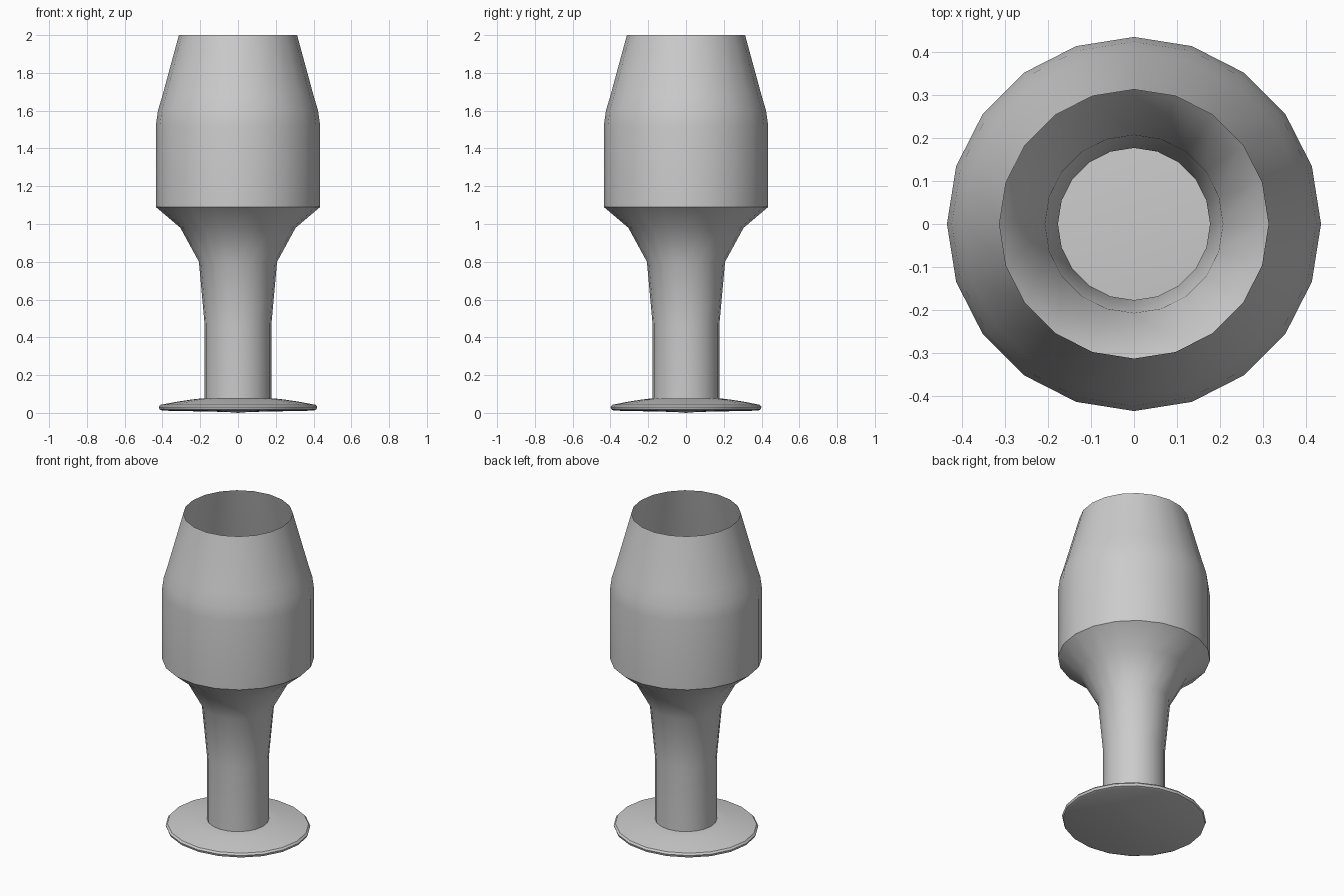
import bpy, bmesh, math

if "Cube" in bpy.data.objects:
    bpy.data.objects.remove(bpy.data.objects["Cube"])

SIDES = 20
grey = bpy.data.materials.new("plain grey")
grey.use_nodes = True
colour = (0.6, 0.6, 0.6, 1)
grey.diffuse_color = colour
grey.node_tree.nodes["Principled BSDF"].inputs["Base Color"].default_value = colour


def lathe(name, profile, y_scale=1.0):
    """Spin (radius, height) points, listed bottom to top, around z."""
    bm = bmesh.new()
    rings = []
    for r, z in profile:
        if r == 0:
            rings.append([bm.verts.new((0, 0, z))] * SIDES)
            continue
        angles = [2 * math.pi * i / SIDES for i in range(SIDES)]
        rings.append([bm.verts.new((r * math.cos(a), r * math.sin(a) * y_scale, z))
                      for a in angles])
    for low, high in zip(rings, rings[1:]):
        for i in range(SIDES):
            j = (i + 1) % SIDES
            corners = dict.fromkeys((low[i], low[j], high[j], high[i]))
            bm.faces.new(list(corners))
    mesh = bpy.data.meshes.new(name)
    bm.to_mesh(mesh)
    bm.free()
    mesh.materials.append(grey)
    obj = bpy.data.objects.new(name, mesh)
    bpy.context.collection.objects.link(obj)
    bpy.ops.object.select_all(action="DESELECT")
    obj.select_set(True)
    bpy.context.view_layer.objects.active = obj
    bpy.ops.object.shade_smooth_by_angle(angle=math.radians(35))
    return obj


# Thin open cup with its hollow stem
lathe("cup_and_stem", [(0.177, 0.07), (0.177, 0.47), (0.207, 0.8), (0.305, 0.98),
                       (0.435, 1.09), (0.435, 1.52), (0.424, 1.6), (0.4, 1.68),
                       (0.313, 2.0)])

# Round foot, slightly wider than deep
lathe("foot", [(0, 0), (0.06, 0.005), (0.4, 0.012), (0.415, 0.018), (0.42, 0.032),
               (0.41, 0.043), (0.33, 0.058), (0.25, 0.07), (0.2, 0.076),
               (0, 0.076)], y_scale=0.952)
